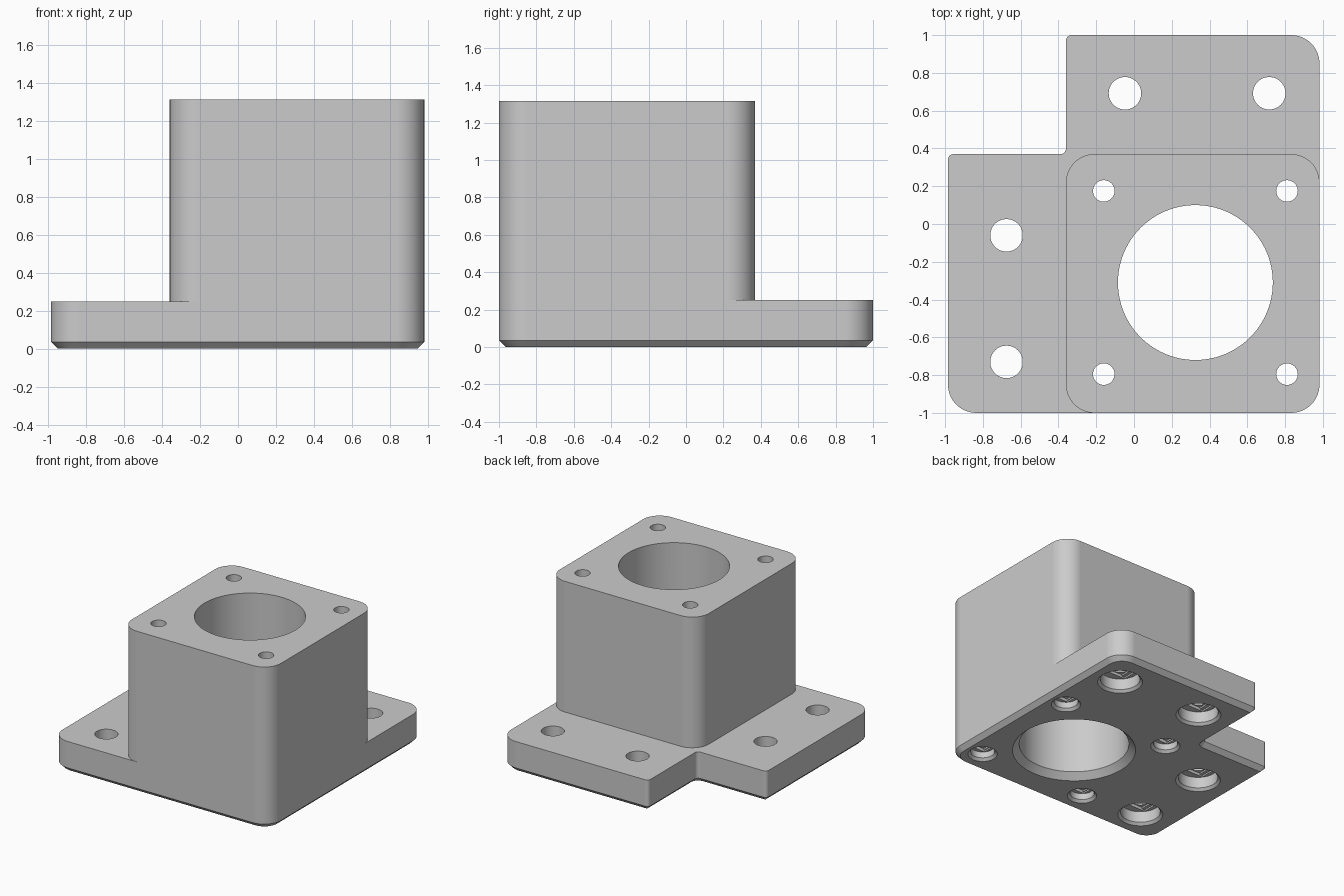
import bpy
import bmesh
from math import cos, sin, pi, sqrt, radians
from mathutils import Vector

if "Cube" in bpy.data.objects:
    bpy.data.objects.remove(bpy.data.objects["Cube"])

LEFT, RIGHT, FRONT, BACK = -0.985, 0.982, -1.0, 1.0
TOWER_LEFT, TOWER_BACK = -0.36, 0.37
PLATE_TOP, TOWER_TOP = 0.25, 1.315
BIG, TINY = 0.15, 0.03
CHAMFER = 0.035
ARC = 14

grey = bpy.data.materials.new("light grey")
grey.use_nodes = True
grey.diffuse_color = (0.6, 0.6, 0.6, 1)
grey.node_tree.nodes["Principled BSDF"].inputs["Base Color"].default_value = (0.6, 0.6, 0.6, 1)


def outline(corners, inset=0.0):
    """Counter-clockwise right-angled outline with rounded corners, moved inward."""
    points = []
    for i, (x, y, r) in enumerate(corners):
        p = Vector((x, y))
        d_in = (p - Vector(corners[i - 1][:2])).normalized()
        d_out = (Vector(corners[(i + 1) % len(corners)][:2]) - p).normalized()
        convex = d_in.cross(d_out) > 0
        r = max(r - inset, 0.004) if convex else r + inset
        for d in (d_in, d_out):
            p = p + inset * Vector((-d.y, d.x))
        centre = p + r * (d_out - d_in)
        for k in range(ARC + 1):
            t = pi / 2 * k / ARC
            points.append(centre - d_out * r * cos(t) + d_in * r * sin(t))
    return points


def skin(name, layers):
    """Solid through stacked rings of (points, z)."""
    bm = bmesh.new()
    rings = [[bm.verts.new((p[0], p[1], z)) for p in pts] for pts, z in layers]
    bm.faces.new(rings[0][::-1])
    bm.faces.new(rings[-1])
    for a, b in zip(rings, rings[1:]):
        for i in range(len(a)):
            j = (i + 1) % len(a)
            bm.faces.new((a[i], a[j], b[j], b[i]))
    mesh = bpy.data.meshes.new(name)
    bm.to_mesh(mesh)
    bm.free()
    mesh.materials.append(grey)
    obj = bpy.data.objects.new(name, mesh)
    bpy.context.collection.objects.link(obj)
    return obj


def circle(x, y, r, n):
    return [(x + r * cos(2 * pi * i / n), y + r * sin(2 * pi * i / n)) for i in range(n)]


def lathe(x, y, profile, n=48):
    return skin("hole_cutter", [(circle(x, y, r, n), z) for r, z in profile])


def block(x, y, hx, hy, z0, z1):
    pts = [(x - hx, y - hy), (x + hx, y - hy), (x + hx, y + hy), (x - hx, y + hy)]
    return skin("step_cutter", [(pts, z0), (pts, z1)])


def combine(target, other, operation):
    mod = target.modifiers.new("combine", "BOOLEAN")
    mod.object, mod.operation, mod.solver = other, operation, "EXACT"
    bpy.context.view_layer.objects.active = target
    bpy.ops.object.modifier_apply(modifier=mod.name)
    bpy.data.objects.remove(other)


def bolt_hole(body, x, y, r, head_r, depth, top):
    """Countersunk head pocket with a two-step ceiling and a through hole."""
    lip = 0.02
    combine(body, lathe(x, y, [(head_r + 2 * lip, -lip), (head_r, lip), (head_r, depth)]), "DIFFERENCE")
    w = r + 0.002
    slot = 0.97 * sqrt(head_r ** 2 - w ** 2)
    combine(body, block(x, y, slot, w, depth / 2, depth + 0.012), "DIFFERENCE")
    combine(body, block(x, y, w, w, depth / 2, depth + 0.024), "DIFFERENCE")
    combine(body, lathe(x, y, [(r, depth / 2), (r, top + 0.1)]), "DIFFERENCE")


# L-shaped base plate with a chamfered underside
plate = [(LEFT, FRONT, BIG), (RIGHT, FRONT, BIG), (RIGHT, BACK, BIG),
         (TOWER_LEFT, BACK, TINY), (TOWER_LEFT, TOWER_BACK, TINY), (LEFT, TOWER_BACK, TINY)]
body = skin("mounting_bracket", [(outline(plate, CHAMFER), 0), (outline(plate), CHAMFER),
                                 (outline(plate), PLATE_TOP)])

# Square tower
tower = [(TOWER_LEFT, FRONT, BIG), (RIGHT, FRONT, BIG),
         (RIGHT, TOWER_BACK, BIG), (TOWER_LEFT, TOWER_BACK, BIG)]
combine(body, skin("tower", [(outline(tower), 0.1), (outline(tower), TOWER_TOP)]), "UNION")

# Central bore, flared at the bottom
bore_x, bore_y, bore_r = 0.325, -0.31, 0.41
combine(body, lathe(bore_x, bore_y, [(bore_r + 0.07, -0.02), (bore_r, 0.05), (bore_r, 1.5)], 96),
        "DIFFERENCE")

# Long screw holes through the tower
for sx in (-1, 1):
    for sy in (-1, 1):
        bolt_hole(body, bore_x + sx * 0.485, bore_y + sy * 0.485, 0.057, 0.09, 0.07, TOWER_TOP)

# Mounting holes in the two flanges
for x, y in ((-0.675, -0.06), (-0.675, -0.73), (-0.048, 0.692), (0.716, 0.692)):
    bolt_hole(body, x, y, 0.086, 0.148, 0.11, PLATE_TOP)

# Smooth rounded walls, crisp edges
bpy.ops.object.select_all(action="DESELECT")
body.select_set(True)
bpy.context.view_layer.objects.active = body
bpy.ops.object.shade_smooth_by_angle(angle=radians(30))
weighted = body.modifiers.new("even_shading", "WEIGHTED_NORMAL")
weighted.keep_sharp = True
